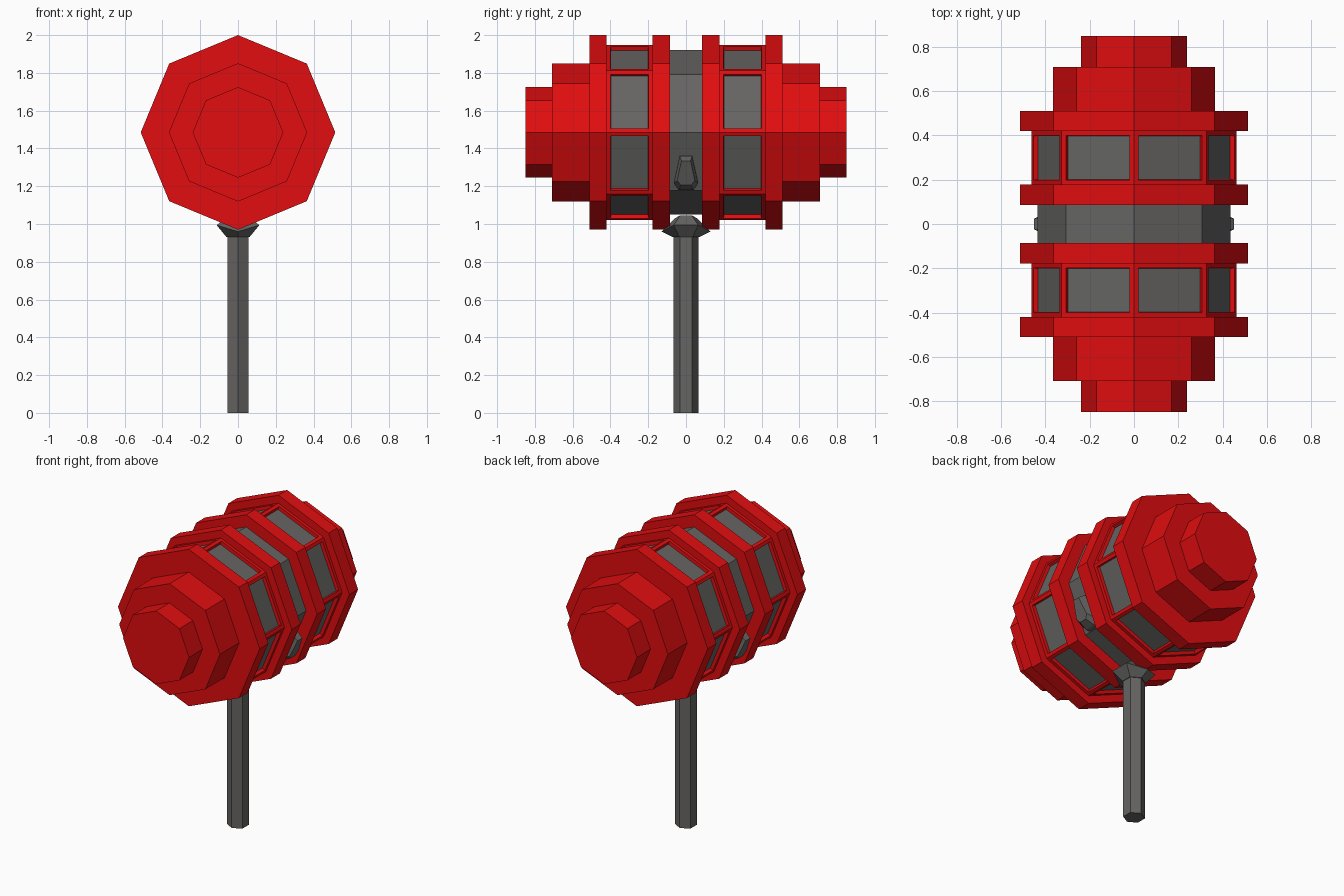
import bpy, bmesh, math

if "Cube" in bpy.data.objects:
    bpy.data.objects.remove(bpy.data.objects["Cube"])

CZ = 1.485  # height of the head axis


def material(name, rgb):
    m = bpy.data.materials.new(name)
    m.diffuse_color = (*rgb, 1)
    m.use_nodes = True
    m.node_tree.nodes["Principled BSDF"].inputs["Base Color"].default_value = m.diffuse_color
    return m


RED = material("red paint", (0.75, 0.004, 0.005))
GREY = material("dark grey metal", (0.13, 0.128, 0.125))


def finish(name, bm, mats):
    bmesh.ops.recalc_face_normals(bm, faces=bm.faces[:])
    me = bpy.data.meshes.new(name)
    bm.to_mesh(me)
    bm.free()
    for m in mats:
        me.materials.append(m)
    ob = bpy.data.objects.new(name, me)
    bpy.context.collection.objects.link(ob)
    return ob


def loft(bm, rings):
    """Skin a stack of point rings and cap both ends."""
    vs = [[bm.verts.new(p) for p in r] for r in rings]
    n = len(vs[0])
    for a, b in zip(vs, vs[1:]):
        for i in range(n):
            j = (i + 1) % n
            bm.faces.new((a[i], a[j], b[j], b[i]))
    bm.faces.new(vs[0])
    bm.faces.new(vs[-1])


def octagon(y, r):
    return [(r * math.cos(k * math.pi / 4), y, CZ + r * math.sin(k * math.pi / 4))
            for k in range(8)]


def hexagon(r, z, slope=0):
    pts = []
    for k in range(6):
        x, y = r * math.sin(k * math.pi / 3), r * math.cos(k * math.pi / 3)
        pts.append((x, y, z + slope * abs(x)))
    return pts


# Stepped red hammer heads with recessed grey windows
profile = [(0.085, 0.515), (0.178, 0.515), (0.178, 0.463), (0.42, 0.463),
           (0.42, 0.515), (0.51, 0.515), (0.51, 0.366), (0.71, 0.366),
           (0.71, 0.24), (0.85, 0.24)]
for side, name in ((-1, "front_head"), (1, "back_head")):
    bm = bmesh.new()
    loft(bm, [octagon(side * y, r) for y, r in profile])
    bmesh.ops.recalc_face_normals(bm, faces=bm.faces[:])
    panes = [f for f in bm.faces
             if abs(abs(f.calc_center_median().y) - 0.299) < 0.02 and abs(f.normal.y) < 0.1]
    bmesh.ops.inset_individual(bm, faces=panes, thickness=0.03, depth=0)
    bmesh.ops.inset_individual(bm, faces=panes, thickness=0.002, depth=-0.022)
    for f in panes:
        f.material_index = 1
    finish(name, bm, [RED, GREY])

# Grey centre band
bm = bmesh.new()
loft(bm, [octagon(-0.085, 0.435), octagon(0.085, 0.435)])
finish("centre_band", bm, [GREY])

# Hexagonal handle
bm = bmesh.new()
loft(bm, [hexagon(0.065, 0), hexagon(0.065, 0.94)])
finish("handle", bm, [GREY])

# Flared collar under the head
bm = bmesh.new()
loft(bm, [hexagon(0.07, 0.93), hexagon(0.13, 0.96, 0.3), hexagon(0.06, 1.03, 0.3)])
finish("collar", bm, [GREY])

# Tapered side pegs
base = [(-0.033, 1.36), (0.033, 1.36), (0.065, 1.215), (0.038, 1.18),
        (-0.038, 1.18), (-0.065, 1.215)]
for side, name in ((-1, "left_peg"), (1, "right_peg")):
    bm = bmesh.new()

    def outline(scale, out):
        pts = []
        for y, z in base:
            z = 1.27 + (z - 1.27) * scale
            x = 0.435 - (CZ - z) * 0.414 + out
            pts.append((side * x, y * scale, z))
        return pts

    loft(bm, [outline(1, -0.03), outline(1, 0.06 * 0.5), outline(0.72, 0.078)])
    finish(name, bm, [GREY])
